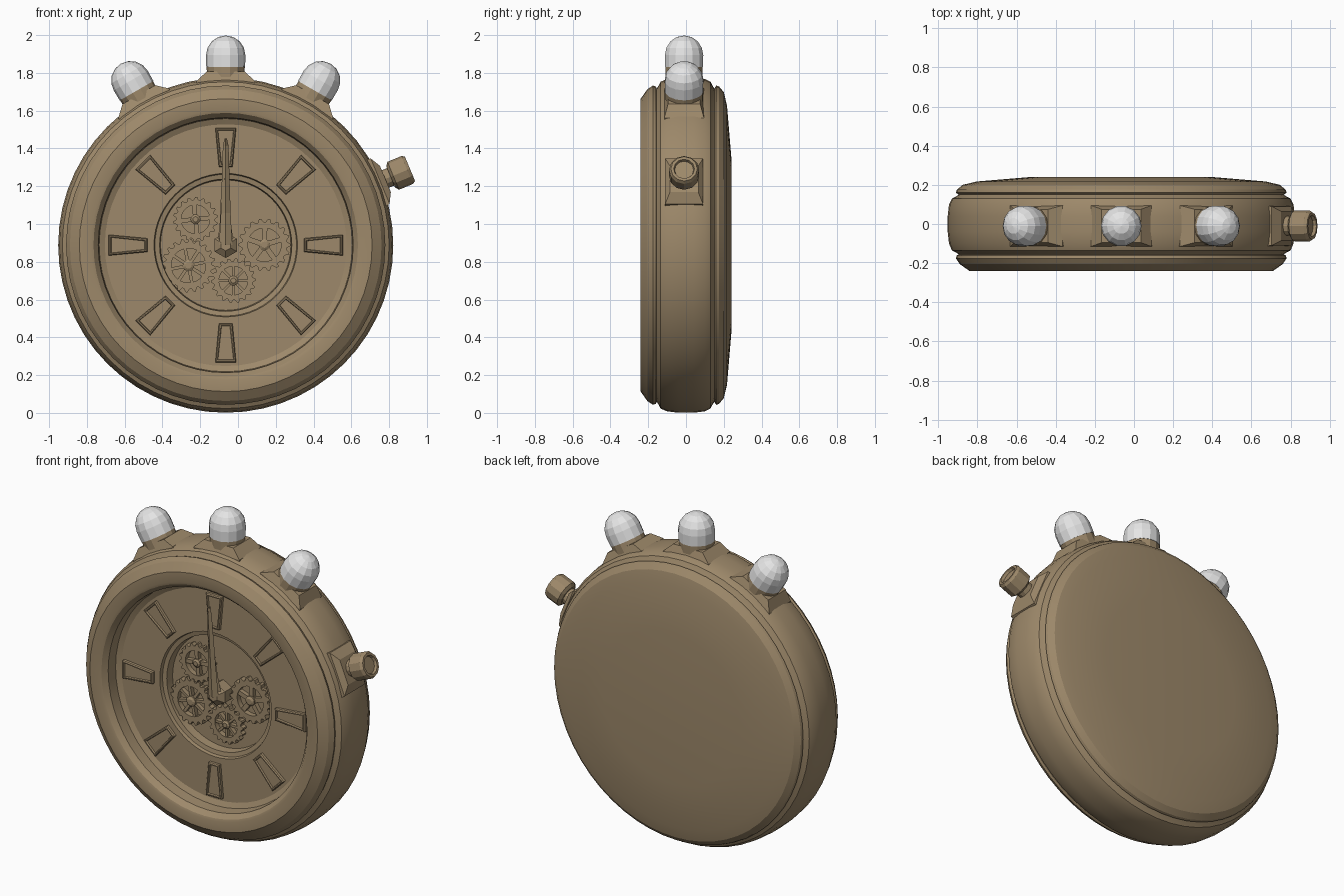
import bpy, bmesh, math
from mathutils import Matrix, Vector

if "Cube" in bpy.data.objects:
    bpy.data.objects.remove(bpy.data.objects["Cube"])

CX, CZ = -0.065, 0.888          # centre of the watch face


def material(name, rgb):
    m = bpy.data.materials.new(name)
    m.diffuse_color = (*rgb, 1)
    m.use_nodes = True
    m.node_tree.nodes["Principled BSDF"].inputs["Base Color"].default_value = m.diffuse_color
    return m


BRASS = material("aged brass", (0.34, 0.25, 0.145))
WHITE = material("pale silver", (0.78, 0.78, 0.78))


def finish(name, bm, mat, matrix, smooth=None):
    bmesh.ops.remove_doubles(bm, verts=bm.verts, dist=1e-5)
    bmesh.ops.recalc_face_normals(bm, faces=bm.faces)
    bm.transform(matrix)
    me = bpy.data.meshes.new(name)
    bm.to_mesh(me)
    bm.free()
    ob = bpy.data.objects.new(name, me)
    bpy.context.collection.objects.link(ob)
    me.materials.append(mat)
    if smooth:
        bpy.context.view_layer.objects.active = ob
        ob.select_set(True)
        bpy.ops.object.shade_smooth_by_angle(angle=math.radians(smooth))
        ob.select_set(False)
    return ob


def lathe(name, profile, segs, mat, matrix, smooth=None):
    """Revolve (radius, height) points around local z."""
    bm = bmesh.new()
    vs = [bm.verts.new((r, 0, h)) for r, h in profile]
    es = [bm.edges.new(p) for p in zip(vs, vs[1:])]
    bmesh.ops.spin(bm, geom=vs + es, axis=(0, 0, 1), cent=(0, 0, 0),
                   steps=segs, angle=math.tau)
    return finish(name, bm, mat, matrix, smooth)


def loft(name, loops, mat, matrix):
    """Skin closed loops of equal length and cap both ends."""
    bm = bmesh.new()
    rings = [[bm.verts.new(p) for p in l] for l in loops]
    n = len(rings[0])
    for a, b in zip(rings, rings[1:]):
        for i in range(n):
            j = (i + 1) % n
            bm.faces.new((a[i], a[j], b[j], b[i]))
    bm.faces.new(rings[0])
    bm.faces.new(rings[-1])
    return finish(name, bm, mat, matrix)


def rect(hx, hy, z):
    return [(-hx, -hy, z), (hx, -hy, z), (hx, hy, z), (-hx, hy, z)]


def radial(deg, y=-0.01):
    """Local z points out of the rim, deg clockwise from the top."""
    return Matrix.Translation((CX, y, CZ)) @ Matrix.Rotation(math.radians(deg), 4, 'Y')


def facing(x=CX, z=CZ, y=0.0):
    """Local z points to the front (-y), local y points up."""
    return Matrix.Translation((x, y, z)) @ Matrix.Rotation(math.pi / 2, 4, 'X')


# Case: front is positive height; dial well, bezel, band and domed back
lathe("case", [
    (0, 0.05), (0.345, 0.05), (0.35, 0.10), (0.375, 0.105), (0.38, 0.125),
    (0.64, 0.125), (0.67, 0.14), (0.675, 0.205), (0.70, 0.235), (0.715, 0.24),
    (0.775, 0.24), (0.825, 0.205), (0.845, 0.175), (0.84, 0.16), (0.83, 0.155),
    (0.845, 0.145), (0.865, 0.135), (0.88, 0.10), (0.887, 0.04), (0.887, -0.04),
    (0.88, -0.10), (0.865, -0.13), (0.845, -0.14), (0.83, -0.15), (0.845, -0.16),
    (0.84, -0.175), (0.81, -0.20), (0.74, -0.217), (0.465, -0.24), (0, -0.24)],
    56, BRASS, facing(), 20)

# Three push buttons: flared foot, collar and domed cap
for side, deg in (("left", -30), ("middle", 0), ("right", 30)):
    m = radial(deg)
    loft(side + "_button_foot", [rect(0.16, 0.105, 0.82), rect(0.155, 0.105, 0.868),
                                 rect(0.10, 0.085, 0.92)], BRASS, m)
    lathe(side + "_button_collar", [(0, 0.84), (0.098, 0.84), (0.101, 0.948), (0, 0.948)],
          14, BRASS, m)
    dome = [(0.104 * math.cos(a), 1.006 + 0.104 * math.sin(a))
            for a in (math.radians(d) for d in (0, 22, 45, 67, 90))]
    lathe(side + "_button_cap", [(0, 0.944), (0.103, 0.944)] + dome, 14, WHITE, m)

# Winding crown: foot, stem and ribbed knob with a recessed end
m = radial(67.5)
loft("crown_foot", [rect(0.14, 0.105, 0.82), rect(0.13, 0.10, 0.885),
                    rect(0.075, 0.075, 0.915)], BRASS, m)
lathe("crown_stem", [(0, 0.85), (0.05, 0.85), (0.05, 0.96), (0, 0.96)], 12, BRASS, m)
lathe("crown_knob", [(0, 0.945), (0.06, 0.945), (0.08, 0.96), (0.08, 1.04),
                     (0.07, 1.056), (0.055, 1.056), (0.05, 1.04), (0, 1.04)], 12, BRASS, m)

# Eight hour markers: tapered plates with an inset face
for k in range(8):
    m = facing() @ Matrix.Rotation(k * math.pi / 4, 4, 'Z')

    def wedge(inset, h):
        a, b = 0.036 - inset, 0.055 - inset
        lo, hi = 0.415 + inset, 0.62 - inset
        return [(-a, lo, h), (a, lo, h), (b, hi, h), (-b, hi, h)]
    loft(f"hour_marker_{k + 1}", [wedge(0, 0.115), wedge(0, 0.142), wedge(0.005, 0.148),
                                  wedge(0.011, 0.148), wedge(0.014, 0.138)], BRASS, m)


def gear(name, x, z, r, teeth, spokes, turn=0.0):
    """Toothed rim, spokes and hub."""
    m = facing(x, z) @ Matrix.Rotation(turn, 4, 'Z')
    bm = bmesh.new()
    n = teeth * 4
    rings = []
    for outer, h in ((True, 0.045), (True, 0.082), (False, 0.082), (False, 0.045)):
        ring = []
        for i in range(n):
            a = math.tau * i / n
            rad = (r if i % 4 < 2 else r * 0.87) if outer else r * 0.64
            ring.append(bm.verts.new((rad * math.cos(a), rad * math.sin(a), h)))
        rings.append(ring)
    for a, b in zip(rings, rings[1:] + rings[:1]):
        for i in range(n):
            j = (i + 1) % n
            bm.faces.new((a[i], a[j], b[j], b[i]))
    finish(name + "_rim", bm, BRASS, m)
    w = r * (0.1 if spokes < 6 else 0.06)
    for s in range(spokes):
        bar = [[(0, -w, h), (r * 0.7, -w, h), (r * 0.7, w, h), (0, w, h)]
               for h in (0.045, 0.076)]
        loft(f"{name}_spoke_{s + 1}", bar, BRASS,
             m @ Matrix.Rotation(math.tau * s / spokes, 4, 'Z'))
    lathe(name + "_hub", [(0, 0.045), (r * 0.22, 0.045), (r * 0.22, 0.084),
                          (r * 0.12, 0.092), (0, 0.092)], 10, BRASS, m)


gear("upper_left_gear", -0.225, 1.025, 0.118, 18, 4, 0.1)
gear("right_gear", 0.14, 0.89, 0.138, 18, 5, 0.3)
gear("lower_left_gear", -0.262, 0.78, 0.142, 20, 8, 0.2)
gear("bottom_gear", -0.025, 0.70, 0.118, 18, 8, 0.0)

# Hub and the two hands, rising slightly towards their tips
lathe("hand_hub", [(0, 0.045), (0.068, 0.045), (0.068, 0.12), (0.03, 0.15), (0, 0.15)],
      6, BRASS, facing() @ Matrix.Rotation(math.pi / 6, 4, 'Z'))


def hand(name, length, base, mid, tip, height, tilt):
    """Bar with a raised centre ridge, narrowing to a point."""
    loops = []
    for y, w, lift in ((0, base, 0), (length * 0.3, mid, 0.012),
                       (length * 0.93, tip, 0.04), (length, 0.006, 0.044)):
        h = height + lift
        loops.append([(-w, y, h), (0, y, h - 0.012), (w, y, h), (0, y, h + 0.014)])
    loft(name, loops, BRASS, facing() @ Matrix.Rotation(tilt, 4, 'Z'))


hand("hour_hand", 0.355, 0.045, 0.03, 0.016, 0.125, 0.02)
hand("minute_hand", 0.565, 0.035, 0.026, 0.015, 0.145, 0.0)
